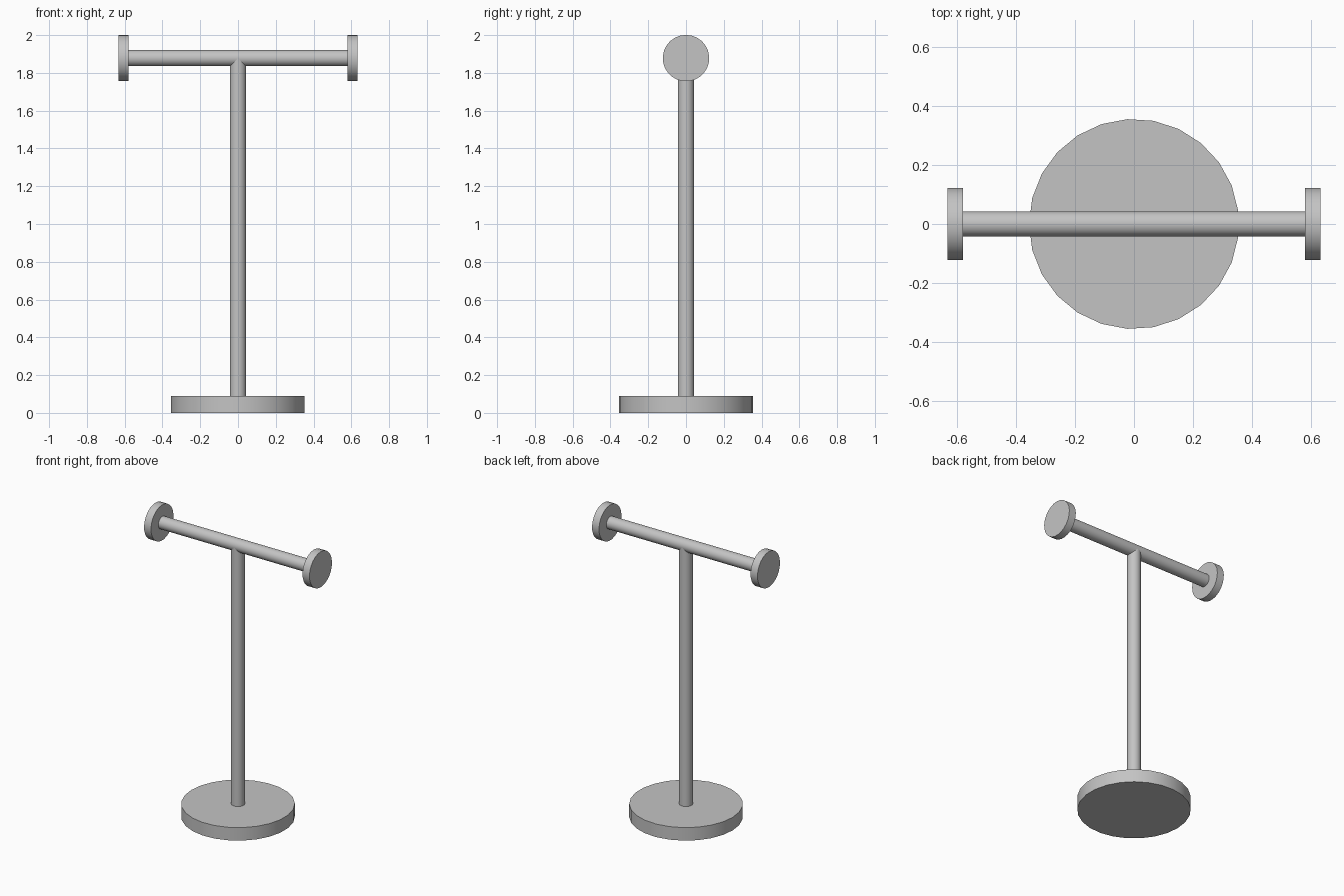
import bpy
import math
from mathutils import Matrix

cube = bpy.data.objects.get("Cube")
if cube:
    bpy.data.objects.remove(cube, do_unlink=True)

SIDES = 25
STEP = 2 * math.pi / SIDES
BAR_Z = 1.878
TUBE_R = 0.043

# Single grey finish
grey = bpy.data.materials.new("plain_grey")
grey.use_nodes = True
colour = (0.55, 0.55, 0.55, 1.0)
grey.diffuse_color = colour
grey.node_tree.nodes["Principled BSDF"].inputs["Base Color"].default_value = colour


def rod(name, radius, length, centre, axis="Z"):
    """Capped cylinder along the z or x axis, smooth with sharp rims."""
    bpy.ops.mesh.primitive_cylinder_add(vertices=SIDES, radius=radius, depth=length)
    obj = bpy.context.object
    obj.name = name
    # Bring one corner onto the -x side before laying the rod down
    turn = Matrix.Rotation(math.pi / 2, 4, "Z")
    if axis == "X":
        turn = Matrix.Rotation(math.pi / 2, 4, "Y") @ turn
    obj.data.transform(turn)
    obj.location = centre
    obj.data.materials.append(grey)
    bpy.ops.object.shade_smooth_by_angle(angle=math.radians(30))
    return obj


# Stand
rod("base_disc", 0.356, 0.09, (0, 0, 0.045))
rod("post", TUBE_R, BAR_Z - 0.06, (0, 0, (BAR_Z + 0.06) / 2))

# Cross bar with a disc on each end
rod("cross_bar", TUBE_R, 1.18, (0, 0, BAR_Z), "X")
for side, sign in (("left", 1), ("right", -1)):
    rod(side + "_end_disc", 0.123, 0.053, (sign * 0.606, 0, BAR_Z), "X")
